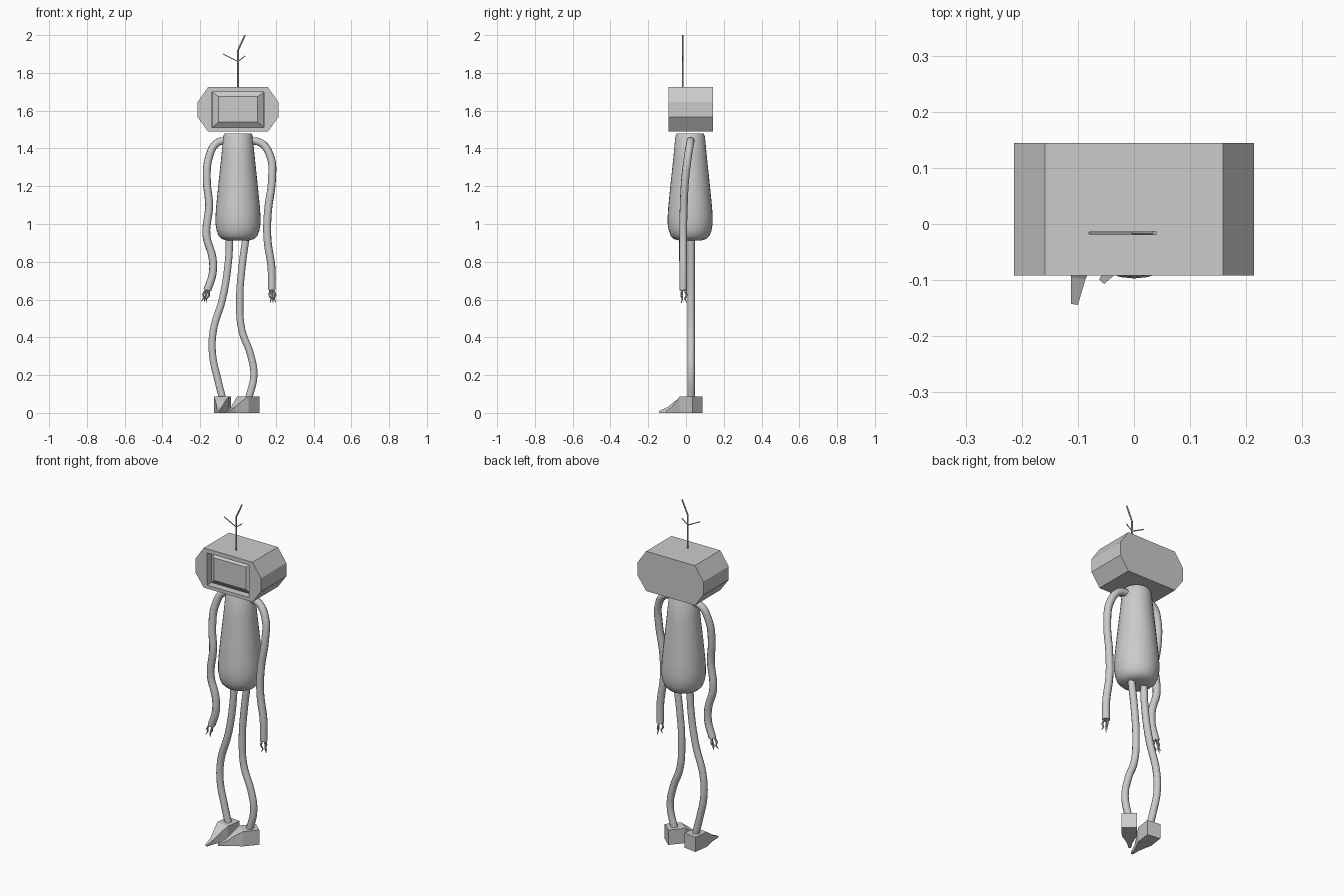
import bpy, bmesh, math
from mathutils import Vector, Matrix

if "Cube" in bpy.data.objects:
    bpy.data.objects.remove(bpy.data.objects["Cube"])


def mesh_object(name, bm, smooth=False):
    bmesh.ops.recalc_face_normals(bm, faces=bm.faces)
    me = bpy.data.meshes.new(name)
    bm.to_mesh(me)
    bm.free()
    ob = bpy.data.objects.new(name, me)
    bpy.context.collection.objects.link(ob)
    select(ob)
    if smooth:
        bpy.ops.object.shade_smooth_by_angle(angle=math.radians(40))
    return ob


def select(ob):
    bpy.ops.object.select_all(action='DESELECT')
    ob.select_set(True)
    bpy.context.view_layer.objects.active = ob


def loft(name, rings, smooth=False):
    """Skin equal-length rings of points and cap both ends."""
    bm = bmesh.new()
    loops = [[bm.verts.new(p) for p in ring] for ring in rings]
    for a, b in zip(loops, loops[1:]):
        for i in range(len(a)):
            j = (i + 1) % len(a)
            bm.faces.new((a[i], a[j], b[j], b[i]))
    bm.faces.new(loops[0])
    bm.faces.new(loops[-1])
    return mesh_object(name, bm, smooth)


def tube(name, pts, radius, kind='BEZIER', res=3, taper=None):
    cu = bpy.data.curves.new(name, 'CURVE')
    cu.dimensions = '3D'
    cu.bevel_depth = radius
    cu.bevel_resolution = res
    cu.resolution_u = 6
    cu.use_fill_caps = True
    sp = cu.splines.new(kind)
    items = sp.bezier_points if kind == 'BEZIER' else sp.points
    items.add(len(pts) - 1)
    for i, (p, q) in enumerate(zip(items, pts)):
        if kind == 'BEZIER':
            p.co = q
            p.handle_left_type = p.handle_right_type = 'AUTO'
        else:
            p.co = (*q, 1)
        p.radius = taper[i] if taper else 1
    ob = bpy.data.objects.new(name, cu)
    bpy.context.collection.objects.link(ob)
    select(ob)
    bpy.ops.object.convert(target='MESH')
    bpy.ops.object.shade_smooth_by_angle(angle=math.radians(50))
    return ob


def rect(x, z0, z1, y):
    return [(-x, y, z0), (x, y, z0), (x, y, z1), (-x, y, z1)]


# Head: octagonal prism with a rectangular recess and a raised bevelled screen
octagon = [(-.159, 1.49), (.159, 1.49), (.214, 1.566), (.214, 1.645),
           (.159, 1.724), (-.159, 1.724), (-.214, 1.645), (-.214, 1.566)]
head = loft("head", [[(x, y, z) for x, z in octagon] for y in (-.092, .144)])
cutter = loft("recess_cutter", [rect(.137, 1.51, 1.70, -.15), rect(.137, 1.51, 1.70, -.05)])
cutter.hide_render = True
mod = head.modifiers.new("recess", 'BOOLEAN')
mod.operation = 'DIFFERENCE'
mod.solver = 'EXACT'
mod.object = cutter
select(head)
bpy.ops.object.modifier_apply(modifier=mod.name)
bpy.data.objects.remove(cutter)
loft("screen", [rect(.136, 1.511, 1.699, -.045), rect(.136, 1.511, 1.699, -.052),
                rect(.104, 1.541, 1.674, -.075)])

# Antenna with side twigs
ay = -.016
tube("antenna", [(0, ay, 1.71), (0, ay, 1.92), (.037, ay, 2.0)], .0045, 'POLY', 1)
tube("antenna_twig_left", [(0, ay, 1.86), (-.08, ay, 1.90)], .003, 'POLY', 1)
tube("antenna_twig_right", [(0, ay, 1.86), (.038, ay, 1.89)], .003, 'POLY', 1)

# Torso: turned profile
profile = [(.055, .912), (.085, .92), (.103, .938), (.113, .965), (.119, 1.0), (.119, 1.04),
           (.116, 1.09), (.104, 1.21), (.09, 1.34), (.078, 1.465), (.072, 1.478)]
loft("torso", [[(r * math.cos(a), .022 + r * math.sin(a), z)
                for a in (i * math.tau / 32 for i in range(32))] for r, z in profile], True)

# Arms: bent tubes
arms = {
    "left": [(-.05, .025, 1.44), (-.11, .022, 1.43), (-.153, .01, 1.355), (-.165, -.004, 1.23),
             (-.153, -.013, 1.10), (-.167, -.015, .94), (-.135, -.015, .82),
             (-.134, -.015, .74), (-.162, -.015, .65)],
    "right": [(.05, .025, 1.44), (.12, .022, 1.43), (.172, .01, 1.355), (.18, -.004, 1.24),
              (.158, -.013, 1.06), (.156, -.015, .92), (.177, -.015, .77), (.179, -.015, .65)]}
for side, pts in arms.items():
    tube(side + "_arm", pts, .021)
    # Three-fingered claw hand
    wrist = Vector(pts[-1])
    down = Vector((-.28 if side == "left" else .1, 0, -1)).normalized()
    turn = Vector((0, 0, -1)).rotation_difference(down).to_matrix()
    for k in range(3):
        a = math.radians(90 + 120 * k)
        out = Vector((math.cos(a), math.sin(a), 0))
        path = [wrist + turn @ (out * r + Vector((0, 0, z)))
                for r, z in ((.009, .005), (.018, -.028), (.009, -.046), (.018, -.066))]
        tube(f"{side}_finger_{k + 1}", path, .006, 'POLY', 1, (1, 1, .7, .25))

# Legs: bent tubes
ly = .027
legs = {
    "left": [(-.045, .95), (-.05, .81), (-.083, .60), (-.13, .44), (-.135, .31),
             (-.108, .18), (-.08, .07)],
    "right": [(.045, .95), (.02, .76), (.009, .60), (.02, .44), (.066, .31),
              (.084, .20), (.055, .07)]}
for side, pts in legs.items():
    tube(side + "_leg", [(x, ly, z) for x, z in pts], .02)

# Shoes: square heel block tapering to a low point
sections = [(-.045, .04, .087), (.045, .04, .087), (.085, .025, .061),
            (.125, .013, .03), (.172, .006, .009)]
for side, x, angle in (("left", -.082, 8), ("right", .055, 41)):
    shoe = loft(side + "_shoe", [[(-w, -d, 0), (w, -d, 0), (w, -d, h), (-w, -d, h)]
                                 for d, w, h in sections])
    shoe.data.transform(Matrix.Translation((x, ly, 0)) @ Matrix.Rotation(-math.radians(angle), 4, 'Z'))
